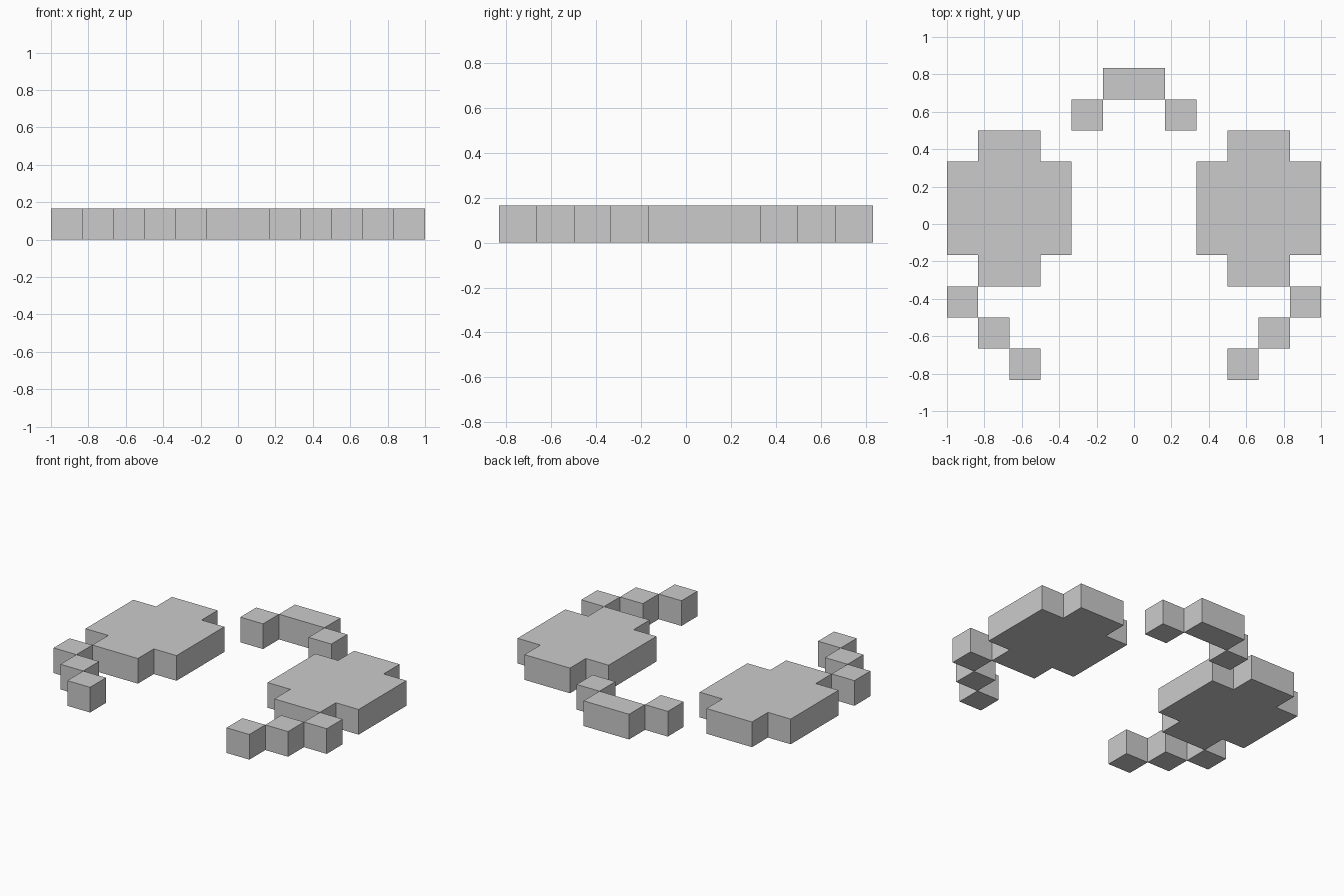
import bpy, bmesh

if "Cube" in bpy.data.objects:
    bpy.data.objects.remove(bpy.data.objects["Cube"])

U = 1 / 6  # one pixel block


def slab(name, outline, mirrored=True):
    """Extrude a flat outline (in blocks) to one block high, optionally mirrored in x."""
    bm = bmesh.new()
    base = bm.faces.new([bm.verts.new((x * U, y * U, 0)) for x, y in outline])
    top = bmesh.ops.extrude_face_region(bm, geom=[base], use_keep_orig=True)
    verts = [g for g in top["geom"] if isinstance(g, bmesh.types.BMVert)]
    bmesh.ops.translate(bm, verts=verts, vec=(0, 0, U))
    bmesh.ops.recalc_face_normals(bm, faces=bm.faces)
    mesh = bpy.data.meshes.new(name)
    bm.to_mesh(mesh)
    bm.free()
    obj = bpy.data.objects.new(name, mesh)
    bpy.context.collection.objects.link(obj)
    if mirrored:
        obj.modifiers.new("mirror", "MIRROR").use_mirror_merge = False
    return obj


def rect(x0, y0, x1, y1):
    return [(x0, y0), (x1, y0), (x1, y1), (x0, y1)]


# Lenses: blocks with notched corners
slab("lens", [(3, -2), (5, -2), (5, -1), (6, -1), (6, 2), (5, 2),
              (5, 3), (3, 3), (3, 2), (2, 2), (2, -1), (3, -1)])

# Bridge between the lenses: centre bar and one step on each side
slab("bridge_bar", rect(-1, 4, 1, 5), mirrored=False)
slab("bridge_step", rect(1, 3, 2, 4))

# Temple arms: three blocks stepping diagonally inward
for i in range(3):
    slab(f"temple_step_{i + 1}", rect(5 - i, -3 - i, 6 - i, -2 - i))
